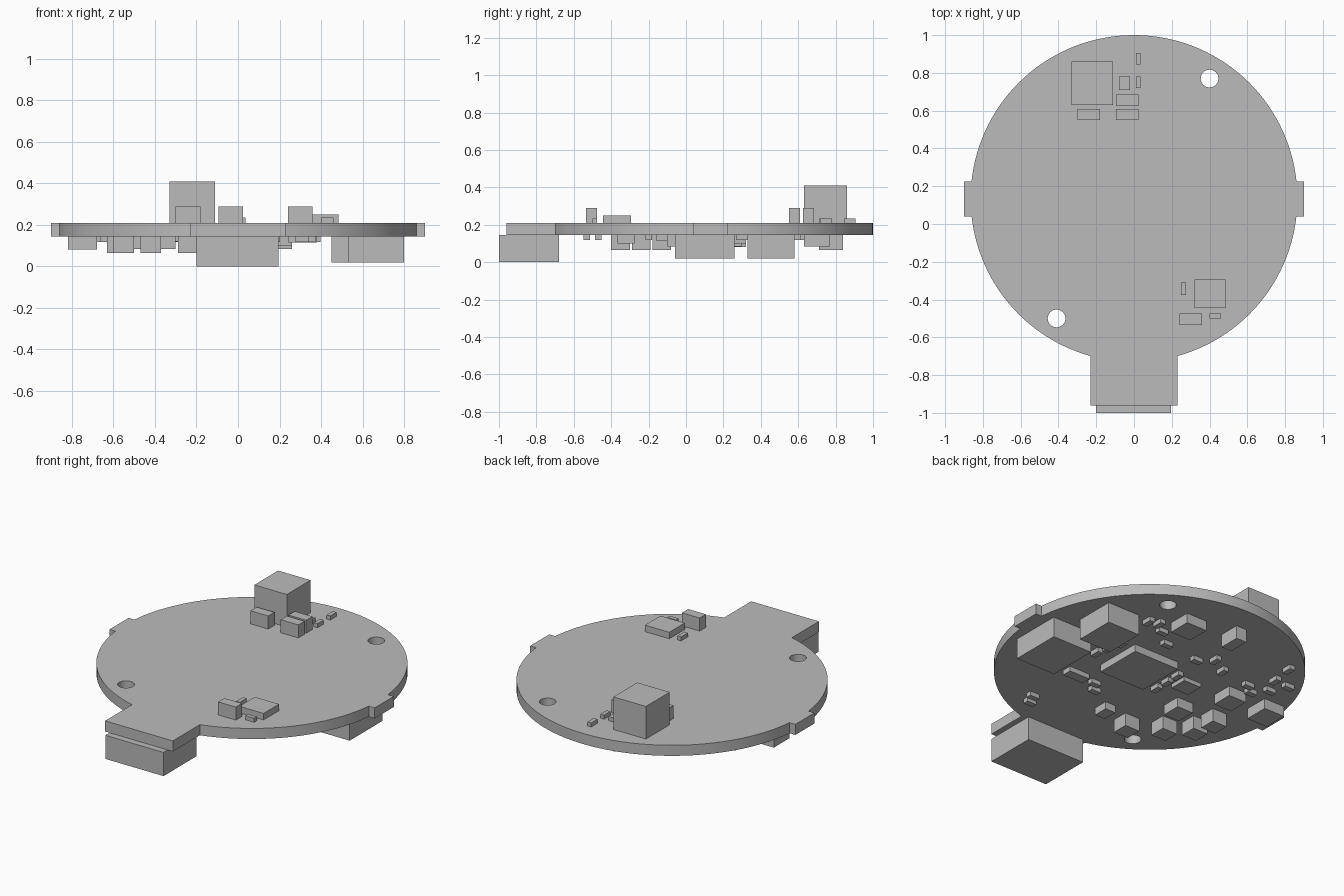
import bpy
from math import sin, cos, asin, pi

cube = bpy.data.objects.get("Cube")
if cube:
    bpy.data.objects.remove(cube, do_unlink=True)

grey = bpy.data.materials.new("matte grey")
grey.use_nodes = True
grey.diffuse_color = (0.5, 0.5, 0.5, 1)
grey.node_tree.nodes["Principled BSDF"].inputs["Base Color"].default_value = (0.5, 0.5, 0.5, 1)

BOTTOM, TOP = 0.145, 0.21
CY, R = 0.135, 0.865


def box(name, x, y, w, d, z0, z1):
    """Box centred on x, y with width w and depth d."""
    bpy.ops.mesh.primitive_cube_add(size=1, location=(x, y, (z0 + z1) / 2))
    ob = bpy.context.object
    ob.name = name
    ob.scale = (w, d, z1 - z0)
    bpy.ops.object.transform_apply(location=False, rotation=False, scale=True)
    ob.data.materials.append(grey)
    return ob


def above(name, x0, x1, y0, y1, height):
    box(name, (x0 + x1) / 2, (y0 + y1) / 2, x1 - x0, y1 - y0, TOP, height)


def below(name, x0, x1, y0, y1, low):
    box(name, (x0 + x1) / 2, (y0 + y1) / 2, x1 - x0, y1 - y0, low, BOTTOM)


def arc(cx, cy, r, a0, a1, steps):
    angles = [a0 + (a1 - a0) * i / steps for i in range(steps + 1)]
    return [(cx + r * cos(a), cy + r * sin(a)) for a in angles]


# Circuit board: round outline with side tabs and front neck, two holes
neck = 0.23
right = [(neck, -0.96)]
right += arc(0, CY, R, -pi / 2 + asin(neck / R), -0.11, 28)
right += [(0.9, 0.04), (0.9, 0.225)]
right += arc(0, CY, R, 0.104, pi / 2, 32)
outline = right + [(-x, y) for x, y in reversed(right[:-1])]
loops = [outline]
for hx, hy in ((0.4, 0.77), (-0.41, -0.5)):
    loops.append(arc(hx, hy, 0.047, 0, 2 * pi, 32)[:-1])

curve = bpy.data.curves.new("board_outline", "CURVE")
curve.dimensions = "2D"
curve.fill_mode = "BOTH"
curve.extrude = (TOP - BOTTOM) / 2
for loop in loops:
    spline = curve.splines.new("POLY")
    spline.points.add(len(loop) - 1)
    for point, (x, y) in zip(spline.points, loop):
        point.co = (x, y, 0, 1)
    spline.use_cyclic_u = True
board = bpy.data.objects.new("circuit_board", curve)
board.location.z = (TOP + BOTTOM) / 2
bpy.context.collection.objects.link(board)
bpy.ops.object.select_all(action="DESELECT")
board.select_set(True)
bpy.context.view_layer.objects.active = board
bpy.ops.object.convert(target="MESH")
board = bpy.context.object
board.data.materials.clear()
board.data.materials.append(grey)
bpy.ops.object.mode_set(mode="EDIT")
bpy.ops.mesh.select_all(action="SELECT")
bpy.ops.mesh.remove_doubles(threshold=0.0001)
bpy.ops.mesh.normals_make_consistent(inside=False)
bpy.ops.object.mode_set(mode="OBJECT")
bpy.ops.object.shade_smooth_by_angle(angle=0.5)

# Edge connector under the neck
below("edge_connector", -0.2, 0.195, -1, -0.68, 0)

# Parts on the upper side
above("tall_block", -0.33, -0.11, 0.63, 0.86, 0.41)
above("rear_capacitor_1", -0.3, -0.18, 0.55, 0.61, 0.29)
above("rear_capacitor_2", -0.095, 0.025, 0.55, 0.61, 0.29)
above("rear_capacitor_3", -0.095, 0.025, 0.625, 0.685, 0.29)
above("rear_chip", -0.08, -0.02, 0.71, 0.78, 0.235)
for i, y in enumerate((0.72, 0.845)):
    above(f"rear_resistor_{i + 1}", 0.01, 0.035, y, y + 0.06, 0.235)
above("front_chip", 0.32, 0.485, -0.445, -0.295, 0.25)
above("front_capacitor", 0.24, 0.36, -0.535, -0.475, 0.29)
above("front_resistor_1", 0.25, 0.275, -0.375, -0.31, 0.235)
above("front_resistor_2", 0.4, 0.46, -0.5, -0.475, 0.235)

# Large parts on the underside
below("large_block_1", 0.53, 0.8, -0.06, 0.26, 0.02)
below("large_block_2", 0.45, 0.67, 0.33, 0.58, 0.02)
below("main_chip", -0.05, 0.26, 0.02, 0.32, 0.1)
below("rear_block", 0.12, 0.26, 0.63, 0.77, 0.085)
below("rear_small_block", -0.11, -0.04, 0.71, 0.84, 0.065)
below("side_block_1", -0.56, -0.44, 0.17, 0.3, 0.085)
below("side_block_2", -0.82, -0.68, 0.17, 0.32, 0.082)
below("middle_block", -0.41, -0.3, -0.1, 0.02, 0.085)
below("small_chip", -0.3, -0.18, 0.11, 0.22, 0.12)

# Medium blocks toward the front
medium = [(-0.58, 0.0), (-0.55, -0.13), (-0.42, -0.24), (-0.24, -0.35)]
for i, (x, y) in enumerate(medium):
    box(f"medium_block_{i + 1}", x, y, 0.1, 0.1, 0.065, BOTTOM)
box("front_low_block", -0.06, -0.32, 0.07, 0.09, 0.1, BOTTOM)
box("long_resistor", 0.31, -0.13, 0.14, 0.06, 0.115, BOTTOM)

# Small resistors lying along x
along_x = [(0.34, -0.47), (0.31, -0.53), (0.17, -0.14), (0.12, -0.2),
           (0.25, 0.54), (0.14, 0.45), (-0.1, 0.42), (-0.5, 0.39),
           (-0.56, 0.34), (-0.63, 0.42), (-0.68, 0.52)]
for i, (x, y) in enumerate(along_x):
    box(f"resistor_across_{i + 1}", x, y, 0.065, 0.035, 0.118, BOTTOM)

# Small resistors lying along y
along_y = [(0.38, 0.13), (0.36, 0.21), (0.34, 0.3), (0.38, 0.58),
           (0.32, 0.6), (-0.18, 0.49), (-0.29, 0.42), (-0.58, 0.53),
           (-0.56, 0.67), (-0.13, 0.22), (-0.13, 0.13), (-0.13, 0.04)]
for i, (x, y) in enumerate(along_y):
    box(f"resistor_along_{i + 1}", x, y, 0.035, 0.065, 0.118, BOTTOM)
